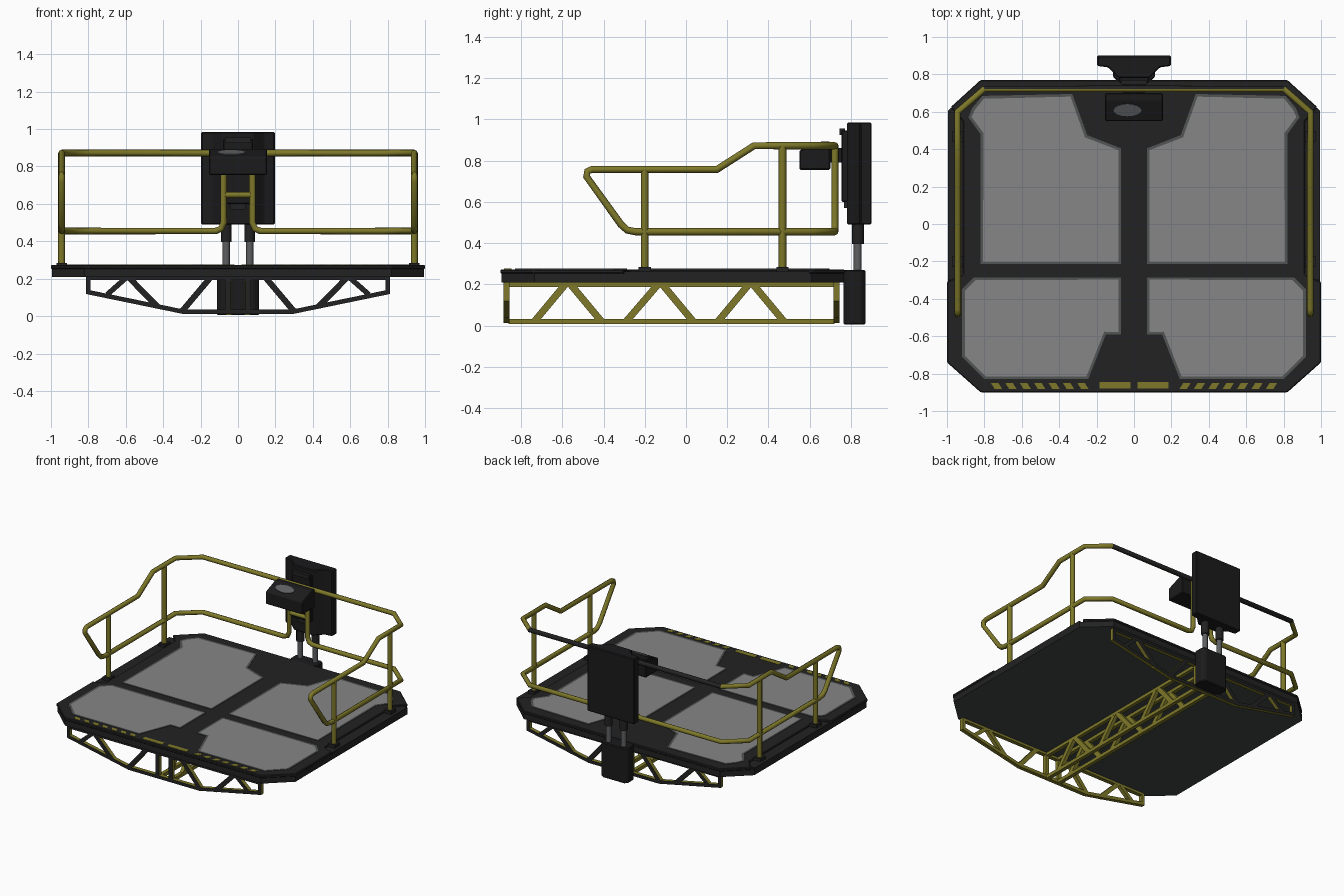
import bpy, bmesh, math
from mathutils import Matrix, Vector

if "Cube" in bpy.data.objects:
    bpy.data.objects.remove(bpy.data.objects["Cube"])


def mat(name, r, g, b):
    m = bpy.data.materials.new(name)
    m.diffuse_color = (r, g, b, 1)
    m.use_nodes = True
    m.node_tree.nodes["Principled BSDF"].inputs["Base Color"].default_value = m.diffuse_color
    return m


DARK = mat("dark_frame", 0.016, 0.016, 0.017)
BLACK = mat("black_casing", 0.011, 0.011, 0.012)
GREY = mat("floor_grey", 0.24, 0.24, 0.24)
EDGE = mat("worn_edge_grey", 0.085, 0.09, 0.09)
YELLOW = mat("safety_yellow", 0.21, 0.19, 0.022)
STEEL = mat("rod_steel", 0.11, 0.115, 0.12)
UNDER = mat("underside_grey", 0.055, 0.063, 0.063)


def finish(name, bm, mats, rule=None):
    bmesh.ops.recalc_face_normals(bm, faces=bm.faces[:])
    if rule:
        bm.normal_update()
        for f in bm.faces:
            f.material_index = rule(f)
    me = bpy.data.meshes.new(name)
    bm.to_mesh(me)
    bm.free()
    ob = bpy.data.objects.new(name, me)
    bpy.context.collection.objects.link(ob)
    for m in mats:
        me.materials.append(m)
    return ob


def prism(name, pts, a, b, mats, axis="z", rule=None, border=0, bevel=0):
    """Extrude a profile from a to b along z, or a (y, z) profile along x."""
    bm = bmesh.new()
    place = (lambda p, h: (p[0], p[1], h)) if axis == "z" else (lambda p, h: (h, p[0], p[1]))
    lo = [bm.verts.new(place(p, a)) for p in pts]
    hi = [bm.verts.new(place(p, b)) for p in pts]
    n = len(pts)
    bm.faces.new(lo[::-1])
    top = bm.faces.new(hi)
    for i in range(n):
        bm.faces.new((lo[i], lo[(i + 1) % n], hi[(i + 1) % n], hi[i]))
    bmesh.ops.recalc_face_normals(bm, faces=bm.faces[:])
    if border:
        for f in bm.faces:
            f.material_index = 1
        top.material_index = 0
        ring = bmesh.ops.inset_region(bm, faces=[top], thickness=border)
        for f in ring["faces"]:
            f.material_index = 1
    ob = finish(name, bm, mats, rule)
    if bevel:
        mod = ob.modifiers.new("bevel", "BEVEL")
        mod.width, mod.segments = bevel, 1
    return ob


def box(name, x0, x1, y0, y1, z0, z1, m, bevel=0):
    return prism(name, [(x0, y0), (x1, y0), (x1, y1), (x0, y1)], z0, z1, [m], bevel=bevel)


def cylinder(name, x, y, z0, z1, r, m, sides=12):
    bm = bmesh.new()
    bmesh.ops.create_cone(bm, cap_ends=True, segments=sides, radius1=r, radius2=r, depth=z1 - z0,
                          matrix=Matrix.Translation((x, y, (z0 + z1) / 2)))
    ob = finish(name, bm, [m])
    for p in ob.data.polygons:
        p.use_smooth = len(p.vertices) == 4
    return ob


def bar(bm, p, q, width, side, depth):
    """Square bar from p to q; side is the truss plane normal."""
    p, q, s = Vector(p), Vector(q), Vector(side)
    d = (q - p).normalized()
    u = s.cross(d)
    rot = Matrix((s, u, d)).transposed().to_4x4()
    size = Matrix.Diagonal((depth, width, (q - p).length, 1))
    bmesh.ops.create_cube(bm, size=1, matrix=Matrix.Translation((p + q) / 2) @ rot @ size)


def mirrored(pts):
    return pts + [(-x, y) for x, y in reversed(pts)]


# Deck: lower slab and upper layer with recessed sides for the rails
slab = mirrored([(0.82, -0.895), (0.995, -0.735), (0.995, 0.605), (0.82, 0.765)])
prism("deck_slab", slab, 0.21, 0.252, [DARK, UNDER], rule=lambda f: int(f.normal.z < -0.5))
upper = mirrored([(0.82, -0.9), (1, -0.74), (1, -0.31), (0.915, -0.27), (0.915, 0.55),
                  (0.98, 0.625), (0.82, 0.77)])
prism("deck_top", upper, 0.252, 0.273, [DARK], bevel=0.005)
for s in (-1, 1):
    box("rail_ledge", *sorted((s * 0.91, s * 0.995)), -0.3, 0.6, 0.25, 0.262, DARK)

# Grey floor panels with worn borders
rear = [(-0.82, 0.48), (-0.885, 0.57), (-0.865, 0.62), (-0.81, 0.685), (-0.33, 0.695), (-0.25, 0.475),
        (-0.07, 0.405), (-0.07, -0.215), (-0.82, -0.215)]
front = [(-0.92, -0.35), (-0.855, -0.285), (-0.07, -0.285), (-0.07, -0.59), (-0.15, -0.59),
         (-0.245, -0.83), (-0.80, -0.83), (-0.92, -0.71)]
for s, side in ((1, "left"), (-1, "right")):
    for pts, name in ((rear, "rear"), (front, "front")):
        prism(f"{name}_{side}_floor_panel", [(s * x, y) for x, y in pts], 0.27, 0.276,
              [GREY, EDGE], border=0.017)
    # Hazard stripes on the front lip
    for i in range(7):
        x = -0.735 + i * 0.077
        prism(f"hazard_stripe_{side}", [(s * (x + dx), y) for dx, y in
              ((-0.03, -0.85), (0.01, -0.85), (0.03, -0.882), (-0.01, -0.882))], 0.27, 0.2755, [YELLOW])
    box(f"hazard_block_{side}", *sorted((s * 0.02, s * 0.185)), -0.88, -0.845, 0.27, 0.2755, YELLOW)

# Cross trusses under the front and back edges, yellow inside and dark outside
for name, y, out in (("front_truss", -0.87, -1), ("back_truss", 0.73, 1)):
    bm = bmesh.new()
    n = (0, 1, 0)
    bar(bm, (-0.81, y, 0.203), (0.81, y, 0.203), 0.022, n, 0.03)
    bar(bm, (-0.30, y, 0.024), (0.30, y, 0.024), 0.024, n, 0.03)
    for s in (-1, 1):
        for a, b, w in (((0.80, 0.12), (0.80, 0.21), 0.024), ((0.81, 0.13), (0.295, 0.024), 0.024),
                        ((0.70, 0.115), (0.60, 0.203), 0.028), ((0.58, 0.203), (0.43, 0.05), 0.032),
                        ((0.30, 0.025), (0.15, 0.203), 0.032), ((0.055, 0.02), (0.055, 0.203), 0.03)):
            bar(bm, (s * a[0], y, a[1]), (s * b[0], y, b[1]), w, n, 0.029)
    finish(name, bm, [YELLOW, DARK], lambda f, o=out: int(f.normal.y * o > 0.5))

# Long centre trusses running front to back
for s in (-1, 1):
    bm = bmesh.new()
    x, n = s * 0.05, (1, 0, 0)
    for z in (0.2, 0.02):
        bar(bm, (x, -0.86, z), (x, 0.72, z), 0.026, n, 0.028)
    for a, b in ((-0.735, -0.585), (-0.41, -0.56), (-0.29, -0.135), (0.035, -0.115),
                 (0.155, 0.305), (0.475, 0.325)):
        bar(bm, (x, a, 0.02), (x, b, 0.2), 0.034, n, 0.027)
    finish("centre_truss", bm, [YELLOW])


# Guard rails: bent tubes, dark on the back of the top bar
def tube(name, pts, r):
    cu = bpy.data.curves.new(name, "CURVE")
    cu.dimensions, cu.bevel_depth, cu.bevel_resolution, cu.use_fill_caps = "3D", r, 2, True
    sp = cu.splines.new("POLY")
    sp.points.add(len(pts) - 1)
    for p, c in zip(sp.points, pts):
        p.co = (*c, 1)
    tmp = bpy.data.objects.new(name + "_curve", cu)
    bpy.context.collection.objects.link(tmp)
    dg = bpy.context.evaluated_depsgraph_get()
    me = bpy.data.meshes.new_from_object(tmp.evaluated_get(dg))
    bpy.data.objects.remove(tmp)
    bm = bmesh.new()
    bm.from_mesh(me)
    for f in bm.faces:
        f.smooth = len(f.verts) == 4

    def back_of_top_bar(f):
        c = f.calc_center_median()
        return int(c.z > 0.84 and c.y > 0.7 and f.normal.y > 0.2)
    return finish(name, bm, [YELLOW, DARK], back_of_top_bar)


X, Y = 0.943, 0.722
loop = [(0, Y, 0.872), (0.80, Y, 0.872), (X, 0.60, 0.872), (X, 0.33, 0.872), (X, 0.15, 0.757),
        (X, -0.455, 0.757), (X, -0.478, 0.748), (X, -0.482, 0.722), (X, -0.315, 0.49),
        (X, -0.285, 0.463), (X, -0.245, 0.455), (X, 0.60, 0.455), (0.80, Y, 0.455), (0.12, Y, 0.455),
        (0.09, Y, 0.467), (0.077, Y, 0.50), (0.077, Y, 0.872)]
for s, side in ((-1, "left"), (1, "right")):
    tube(f"{side}_guard_rail", [(s * x, y, z) for x, y, z in loop], 0.0175)
    for y, top in ((-0.2, 0.757), (0.468, 0.872)):
        cylinder(f"{side}_rail_post", s * X, y, 0.255, top, 0.0185, YELLOW, 8)
        box(f"{side}_post_foot", s * X - 0.028, s * X + 0.028, y - 0.03, y + 0.03, 0.255, 0.285, DARK)
tube("rail_crossbar", [(-0.077, Y, 0.648), (0.077, Y, 0.648)], 0.016)

# Control console with sloped top and worn screen
prism("control_console", [(0.55, 0.755), (0.55, 0.85), (0.66, 0.893), (0.70, 0.893), (0.70, 0.755)],
      -0.155, 0.155, [BLACK], axis="x", bevel=0.006)
screen = prism("console_screen", [(0.075 * math.cos(t * math.pi / 8), 0.035 * math.sin(t * math.pi / 8))
                                  for t in range(16)], -0.003, 0.004, [STEEL])
screen.location = (-0.035, 0.61, 0.8745)
screen.rotation_euler = (math.atan2(0.043, 0.11), 0, 0)
box("console_bracket", -0.06, 0.06, 0.69, 0.77, 0.79, 0.86, BLACK)

# Lift unit behind the deck: lower housing, rods, sleeves and upper cabinet
prism("lower_housing", mirrored([(0.085, 0.763), (0.112, 0.785), (0.112, 0.85), (0.09, 0.87)]),
      0.005, 0.27, [BLACK], bevel=0.006)
for s in (-1, 1):
    cylinder("lift_rod", s * 0.063, 0.832, 0.26, 0.41, 0.019, STEEL)
    cylinder("lift_sleeve", s * 0.063, 0.834, 0.395, 0.50, 0.028, DARK)
prism("upper_cabinet", mirrored([(0.08, 0.78), (0.14, 0.838), (0.197, 0.845), (0.197, 0.9)]),
      0.49, 0.985, [BLACK], bevel=0.006)
box("cabinet_spine", -0.08, 0.08, 0.755, 0.79, 0.60, 0.945, BLACK, 0.005)
box("cabinet_top_latch", -0.07, 0.07, 0.745, 0.77, 0.925, 0.955, DARK)
box("cabinet_bottom_latch", -0.04, 0.04, 0.765, 0.79, 0.57, 0.605, DARK)
